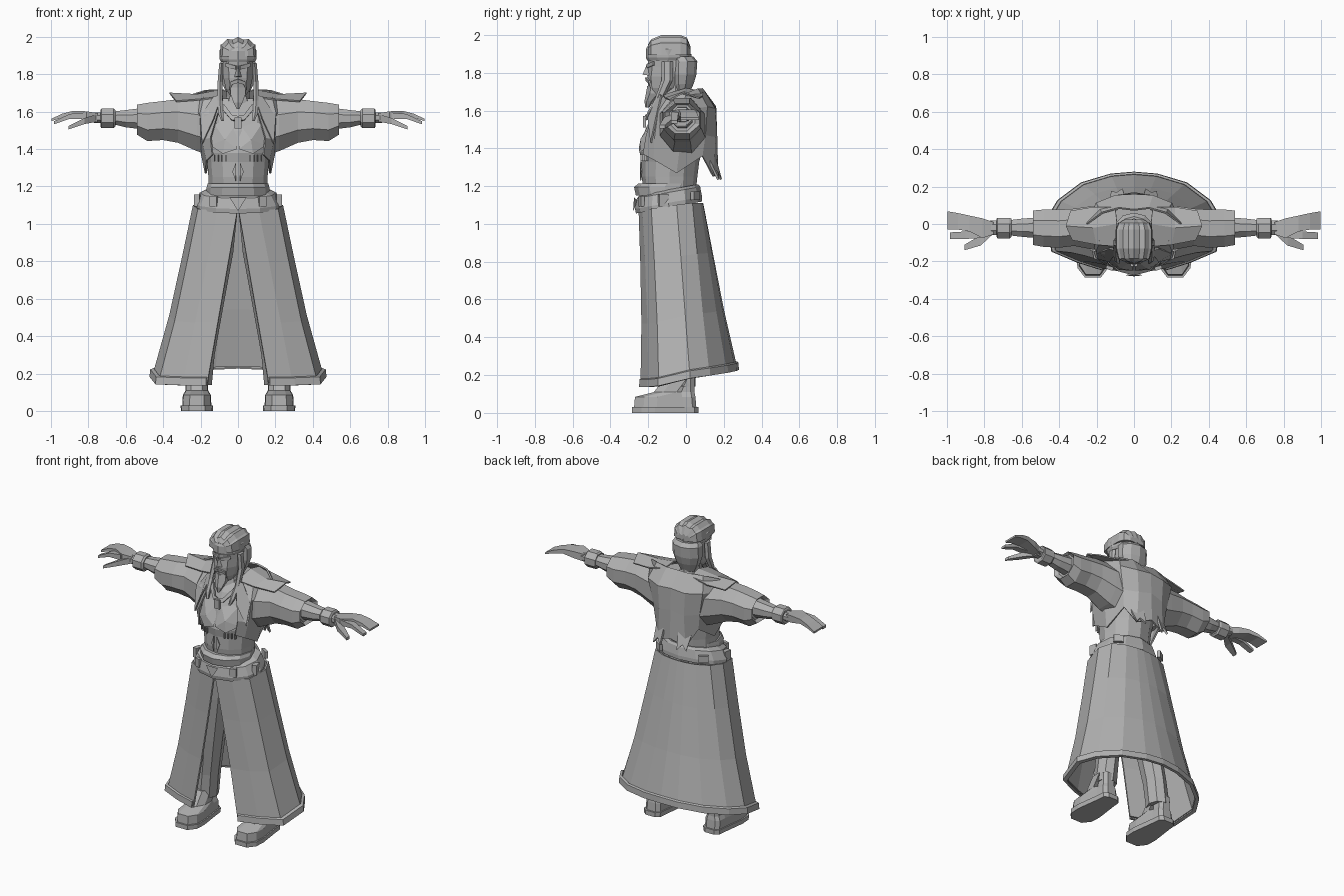
import bpy, bmesh, math
from mathutils import Vector

grey = bpy.data.materials.new("plain_grey")
grey.diffuse_color = (0.44, 0.44, 0.44, 1)


def make(name, verts, faces, mirror=False, thick=0):
    me = bpy.data.meshes.new(name)
    me.from_pydata([Vector(v) for v in verts], [], faces)
    bm = bmesh.new()
    bm.from_mesh(me)
    bmesh.ops.recalc_face_normals(bm, faces=bm.faces)
    bm.to_mesh(me)
    bm.free()
    ob = bpy.data.objects.new(name, me)
    bpy.context.collection.objects.link(ob)
    me.materials.append(grey)
    if mirror:
        m = ob.modifiers.new("mirror", 'MIRROR')
        m.use_clip = True
    if thick:
        s = ob.modifiers.new("thickness", 'SOLIDIFY')
        s.thickness, s.offset = thick, 0
    return ob


def loft(name, rings, mirror=False, closed=True, thick=0):
    """Skin a list of rings; closed rings get end caps."""
    n = len(rings[0])
    verts = [p for r in rings for p in r]
    faces = [(i * n + j, i * n + (j + 1) % n, (i + 1) * n + (j + 1) % n, (i + 1) * n + j)
             for i in range(len(rings) - 1) for j in range(n if closed else n - 1)]
    if closed:
        faces += [tuple(range(n)), tuple(range(len(verts) - n, len(verts)))]
    return make(name, verts, faces, mirror, thick)


def oval(z, w, yf, yb, n=10):
    """Horizontal ring of half width w between front yf and back yb."""
    return [(w * math.sin(a), (yf + yb) / 2 - (yb - yf) / 2 * math.cos(a), z)
            for a in (2 * math.pi * i / n for i in range(n))]


def arm_ring(x, y0, y1, z0, z1, n=8):
    """Ring across an arm at distance x."""
    return [(x, (y0 + y1) / 2 + (y1 - y0) / 2 * 1.05 * math.cos(a), (z0 + z1) / 2 + (z1 - z0) / 2 * 1.05 * math.sin(a))
            for a in (2 * math.pi * (i + 0.5) / n for i in range(n))]


def box(name, c, s, mirror=False, tilt=0):
    """Box of centre c and size s, turned about z by tilt."""
    v = []
    for z in (-1, 1):
        for x, y in ((-1, -1), (1, -1), (1, 1), (-1, 1)):
            px, py = x * s[0] / 2, y * s[1] / 2
            v.append((c[0] + px * math.cos(tilt) - py * math.sin(tilt),
                      c[1] + px * math.sin(tilt) + py * math.cos(tilt), c[2] + z * s[2] / 2))
    return loft(name, [v[:4], v[4:]], mirror)


def plate(name, pts, thick=0.012, mirror=True):
    return make(name, pts, [tuple(range(len(pts)))], mirror, thick)


# Long coat skirt, split at the front, slightly hollow in profile
top = [(0.003, -0.245, 1.07), (0.11, -0.225, 1.07), (0.21, -0.18, 1.08), (0.235, -0.05, 1.10),
       (0.20, 0.03, 1.11), (0.12, 0.07, 1.11), (0.05, 0.083, 1.11), (0, 0.085, 1.11)]
hem = [(0.163, -0.235, 0.15), (0.29, -0.195, 0.15), (0.42, -0.14, 0.155), (0.45, 0.02, 0.195),
       (0.39, 0.12, 0.21), (0.27, 0.21, 0.225), (0.12, 0.255, 0.235), (0, 0.265, 0.24)]
rows = []
for t, k in ((0, 1), (0.3, 0.975), (0.65, 0.965), (1, 1)):
    row = [Vector(a).lerp(Vector(b), t) for a, b in zip(top, hem)]
    rows.append([(p.x * (k if i > 1 else 1), p.y * k, p.z) for i, p in enumerate(row)])
loft("coat_skirt", rows, True, False, 0.012)
band = [[(x * s, y * s, z + dz) for x, y, z in hem]
        for s, dz in ((1.0, 0.03), (1.035, 0.025), (1.045, -0.01), (0.99, -0.01))]
loft("skirt_hem", band, True, False, 0.008)

# Trousers
loft("trouser_leg", [[(x + cx, y, z) for x, y, z in oval(z, w, a, b, 8)] for z, cx, w, a, b in (
    (1.10, 0.09, 0.09, -0.19, 0.05), (0.85, 0.11, 0.085, -0.17, 0.04),
    (0.55, 0.15, 0.07, -0.14, 0.04), (0.30, 0.19, 0.065, -0.11, 0.05), (0.14, 0.21, 0.07, -0.10, 0.05))], True)

# Boots with soles
def foot(z, w, toe, heel):
    h = [(0.5, toe), (0.95, toe + 0.05), (1.0, toe + 0.12), (0.75, heel - 0.07), (0.7, heel - 0.02), (0.4, heel)]
    return [(0.22 + w * x, y, z) for x, y in h] + [(0.22 - w * x, y, z) for x, y in reversed(h)]
loft("boot_sole", [foot(0, 0.085, -0.285, 0.065), foot(0.03, 0.087, -0.285, 0.065)], True)
loft("boot_foot", [foot(0.025, 0.078, -0.275, 0.055), foot(0.085, 0.075, -0.27, 0.05),
                   foot(0.11, 0.06, -0.17, 0.045), foot(0.19, 0.06, -0.11, 0.045)], True)

# Belt, buckle and pouches
def slope(r):
    return [(x, y, z + 0.18 * (y + 0.1)) for x, y, z in r]
loft("belt", [slope(oval(z, w, a, b, 12)) for z, w, a, b in (
    (1.085, 0.235, -0.265, 0.085), (1.11, 0.235, -0.27, 0.085), (1.165, 0.205, -0.26, 0.075), (1.18, 0.17, -0.24, 0.065))])
make("buckle", [(-0.045, -0.275, 1.14), (0.045, -0.275, 1.14), (0, -0.28, 1.07), (0, -0.255, 1.12)],
     [(0, 1, 2), (0, 3, 1), (1, 3, 2), (2, 3, 0)])
box("front_pouch", (0.13, -0.235, 1.12), (0.04, 0.02, 0.055), True, 0.35)
box("side_pouch", (0.215, -0.12, 1.125), (0.03, 0.05, 0.065), True, 0.25)
box("back_pouch", (0.165, 0.05, 1.15), (0.06, 0.02, 0.045), True, -0.6)
loft("waist_sash", [oval(z, w, a, b, 12) for z, w, a, b in (
    (1.15, 0.17, -0.265, 0.06), (1.195, 0.168, -0.275, 0.05), (1.215, 0.162, -0.25, 0.05))])

# Bare torso and neck
loft("torso", [oval(z, w, a, b, 12) for z, w, a, b in (
    (1.15, 0.155, -0.22, 0.05), (1.25, 0.158, -0.235, 0.06), (1.33, 0.165, -0.235, 0.07),
    (1.38, 0.172, -0.245, 0.085), (1.50, 0.20, -0.215, 0.13), (1.60, 0.21, -0.165, 0.13), (1.67, 0.15, -0.11, 0.10))])
loft("neck", [oval(z, w, a, b, 8) for z, w, a, b in (
    (1.60, 0.09, -0.15, 0.06), (1.68, 0.062, -0.13, 0.02), (1.76, 0.06, -0.13, 0.02))])
make("chest_muscle", [(0.005, -0.19, 1.54), (0.13, -0.17, 1.54), (0.15, -0.195, 1.42), (0.08, -0.245, 1.375),
                      (0.005, -0.25, 1.40), (0.07, -0.24, 1.45)],
     [(0, 1, 5), (1, 2, 5), (2, 3, 5), (3, 4, 5), (4, 0, 5)], True)
for i in range(4):
    box("chest_stitch", (0.065 + i * 0.02, -0.236 + i * 0.01, 1.35), (0.005, 0.012, 0.035), True)
plate("belly_ridge", [(0.01, -0.24, 1.33), (0.03, -0.236, 1.28), (0.012, -0.24, 1.23)], 0.006)

# Open jacket with ragged hem
loft("jacket", [
    [(0.08, -0.13, 1.67), (0.18, -0.09, 1.675), (0.25, 0, 1.69), (0.17, 0.06, 1.715), (0.08, 0.085, 1.715), (0, 0.075, 1.71)],
    [(0.11, -0.175, 1.58), (0.20, -0.145, 1.59), (0.26, -0.02, 1.6), (0.2, 0.11, 1.62), (0.1, 0.15, 1.61), (0, 0.155, 1.62)],
    [(0.145, -0.21, 1.46), (0.19, -0.165, 1.45), (0.205, -0.03, 1.43), (0.17, 0.1, 1.47), (0.09, 0.15, 1.46), (0, 0.16, 1.48)],
    [(0.135, -0.225, 1.37), (0.165, -0.17, 1.34), (0.172, -0.05, 1.27), (0.15, 0.085, 1.36), (0.10, 0.145, 1.25), (0, 0.165, 1.29)],
], True, False, 0.01)
plate("jacket_tatter", [(0.05, 0.15, 1.36), (0.13, 0.12, 1.34), (0.12, 0.17, 1.235), (0.09, 0.165, 1.27), (0.06, 0.185, 1.235)])
plate("lapel", [(0.085, -0.14, 1.69), (0.13, -0.13, 1.68), (0.20, -0.155, 1.57), (0.19, -0.185, 1.43), (0.13, -0.20, 1.56)], 0.009)

# Shoulder mantle with pointed tips
make("shoulder_mantle", [(0.08, -0.12, 1.68), (0.20, -0.11, 1.665), (0.33, -0.085, 1.655), (0.09, 0, 1.715),
                         (0.22, -0.02, 1.69), (0.365, -0.01, 1.698), (0.10, 0.09, 1.70), (0.22, 0.09, 1.675), (0.34, 0.07, 1.665)],
     [(0, 1, 4, 3), (1, 2, 5, 4), (3, 4, 7, 6), (4, 5, 8, 7)], True, 0.008)

# Sleeves, forearms and wristbands
loft("sleeve", [arm_ring(*r) for r in (
    (0.14, -0.14, 0.11, 1.36, 1.66), (0.22, -0.14, 0.10, 1.385, 1.67), (0.32, -0.12, 0.085, 1.43, 1.67),
    (0.40, -0.13, 0.08, 1.445, 1.66), (0.485, -0.125, 0.08, 1.44, 1.65), (0.54, -0.115, 0.075, 1.475, 1.64),
    (0.52, -0.09, 0.05, 1.49, 1.63))], True)
loft("forearm", [arm_ring(*r) for r in (
    (0.48, -0.08, 0.04, 1.50, 1.625), (0.60, -0.07, 0.03, 1.515, 1.61), (0.68, -0.06, 0.02, 1.535, 1.60),
    (0.77, -0.06, 0.02, 1.54, 1.595))], True)
loft("wristband", [arm_ring(*r) for r in (
    (0.655, -0.07, 0.03, 1.52, 1.61), (0.665, -0.08, 0.035, 1.51, 1.618), (0.73, -0.08, 0.035, 1.51, 1.618),
    (0.735, -0.07, 0.03, 1.52, 1.61))], True)

# Hands: palm with broad fingers, index finger and thumb
def slab(x, ya, yb, z, h):
    return [(x, ya, z - h), (x, yb, z - h), (x, yb, z + h), (x, ya, z + h)]
loft("hand", [slab(*r) for r in (
    (0.75, -0.055, 0.01, 1.568, 0.024), (0.81, -0.075, 0.03, 1.58, 0.022),
    (0.88, -0.04, 0.045, 1.59, 0.015), (0.94, -0.03, 0.058, 1.578, 0.011), (0.998, -0.028, 0.068, 1.556, 0.006))], True)
loft("index_finger", [slab(*r) for r in (
    (0.82, -0.075, -0.03, 1.577, 0.018), (0.90, -0.08, -0.04, 1.575, 0.013), (0.985, -0.08, -0.045, 1.54, 0.008))], True)
loft("thumb", [slab(*r) for r in (
    (0.76, -0.06, -0.02, 1.565, 0.02), (0.82, -0.115, -0.06, 1.55, 0.016), (0.905, -0.14, -0.11, 1.515, 0.009))], True)

# Head, nose, brow and beard
loft("head", [oval(z, w, a, b, 10) for z, w, a, b in (
    (1.68, 0.04, -0.19, -0.08), (1.72, 0.068, -0.20, -0.02), (1.78, 0.082, -0.205, 0.01),
    (1.83, 0.085, -0.20, 0.02), (1.90, 0.085, -0.205, 0.03))])
make("nose", [(0, -0.205, 1.85), (-0.02, -0.195, 1.785), (0.02, -0.195, 1.785), (0, -0.23, 1.79)],
     [(0, 1, 3), (0, 3, 2), (1, 2, 3), (0, 2, 1)])
plate("brow", [(0.01, -0.205, 1.845), (0.065, -0.172, 1.86), (0.065, -0.17, 1.84), (0.01, -0.205, 1.825)], 0.009)
plate("moustache", [(0, -0.212, 1.775), (0.04, -0.195, 1.76), (0.045, -0.182, 1.715), (0.03, -0.195, 1.745), (0, -0.208, 1.755)], 0.009)
loft("beard", [oval(z, w, a, b, 6) for z, w, a, b in (
    (1.73, 0.045, -0.205, -0.12), (1.69, 0.045, -0.212, -0.13), (1.65, 0.028, -0.22, -0.17), (1.615, 0.008, -0.215, -0.195))])

# Headband, ridged swept hair, back hair and side locks
loft("headband", [oval(z, w, a, b, 12) for z, w, a, b in (
    (1.865, 0.09, -0.205, 0.015), (1.88, 0.098, -0.212, 0.025), (1.925, 0.10, -0.212, 0.025), (1.94, 0.09, -0.205, 0.02))])
crown = []
for y, w, zt in ((-0.2, 0.055, 1.945), (-0.185, 0.085, 1.97), (-0.13, 0.098, 1.993), (-0.03, 0.098, 1.993),
                 (0.005, 0.085, 1.98), (0.025, 0.05, 1.93)):
    arc = [(w * math.cos(math.pi * i / 10), y,
            1.9 + (zt - 1.9) * math.sin(math.pi * i / 10) ** 0.5 + (0.006 if i % 2 else -0.006)) for i in range(11)]
    crown.append(arc)
loft("swept_hair", crown)
loft("back_hair", [oval(z, w, a, b, 10) for z, w, a, b in (
    (1.675, 0.05, -0.06, 0.01), (1.74, 0.085, -0.08, 0.04), (1.79, 0.10, -0.09, 0.055),
    (1.86, 0.10, -0.09, 0.06), (1.885, 0.085, -0.10, 0.04))])
loft("side_lock", [[(x + cx, y, z) for x, y, z in oval(z, w, a, b, 6)] for z, cx, w, a, b in (
    (1.86, 0.088, 0.014, -0.13, -0.07), (1.76, 0.095, 0.016, -0.13, -0.07), (1.66, 0.097, 0.016, -0.165, -0.12),
    (1.59, 0.092, 0.016, -0.205, -0.165), (1.55, 0.082, 0.008, -0.215, -0.195))], True)

# Necklace
plate("necklace", [(0.075, -0.15, 1.64), (0.09, -0.165, 1.62), (0.035, -0.205, 1.555), (0, -0.215, 1.55), (0, -0.21, 1.575), (0.03, -0.2, 1.58)])
box("pendant", (0, -0.22, 1.54), (0.04, 0.015, 0.06))
